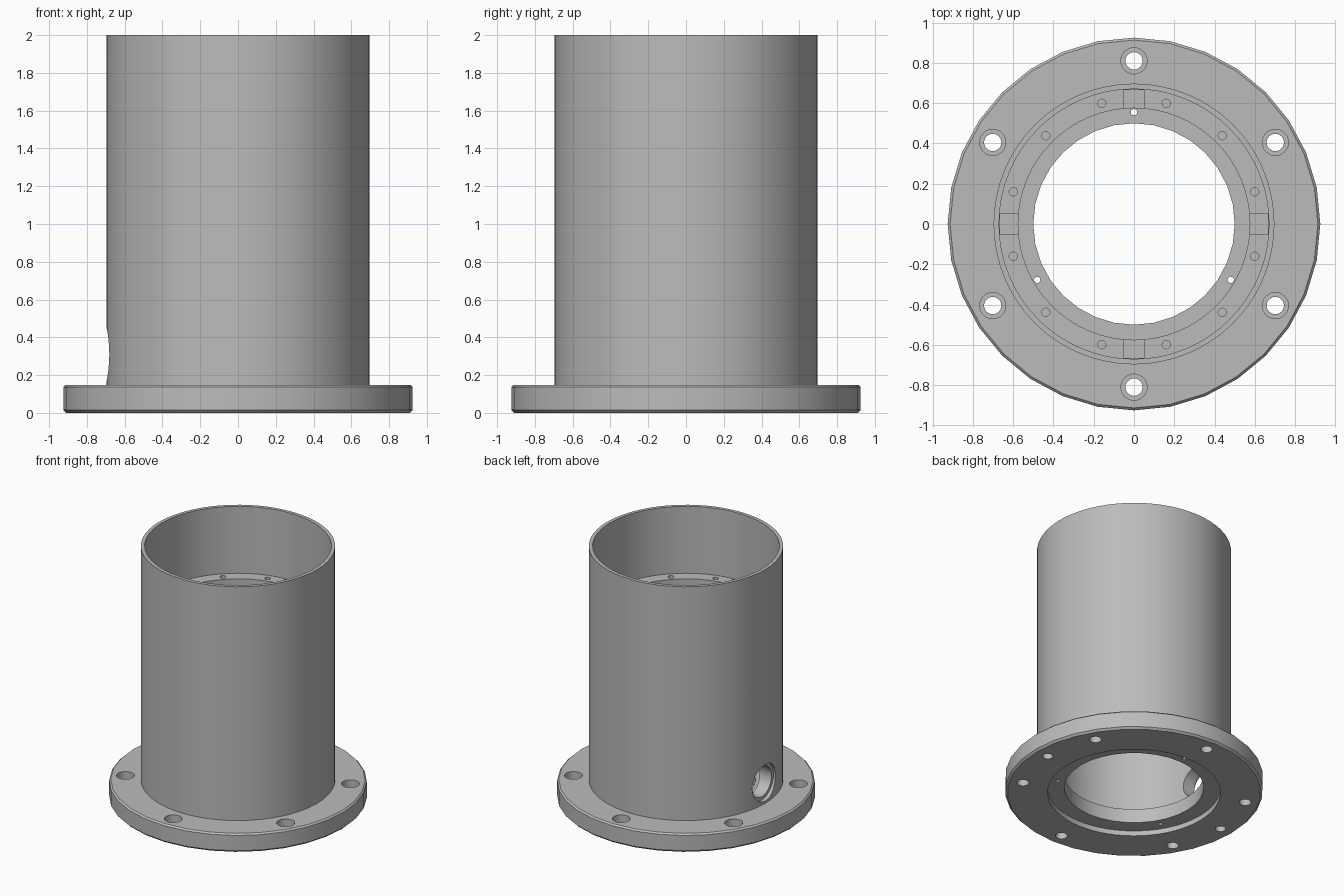
import bpy, bmesh, math
from mathutils import Matrix, Vector

if "Cube" in bpy.data.objects:
    bpy.data.objects.remove(bpy.data.objects["Cube"])

metal = bpy.data.materials.new("grey metal")
metal.diffuse_color = (0.5, 0.5, 0.5, 1)
metal.use_nodes = True
metal.node_tree.nodes["Principled BSDF"].inputs["Base Color"].default_value = metal.diffuse_color

# Lathe profile: radius, height, coarse (32 sides instead of 64)
PROFILE = [
    (.62, 0, 0), (.91, 0, 1), (.925, .015, 1), (.925, .136, 1), (.913, .148, 1),
    (.697, .148, 0), (.697, 2, 0), (.67, 2, 0), (.67, 1.47, 0), (.575, 1.47, 0),
    (.575, .15, 0), (.5, .15, 1), (.5, .04, 1), (.62, .04, 0),
]
N = 64


def make_object(name, bm):
    bmesh.ops.recalc_face_normals(bm, faces=bm.faces)
    me = bpy.data.meshes.new(name)
    bm.to_mesh(me)
    bm.free()
    me.materials.append(metal)
    ob = bpy.data.objects.new(name, me)
    bpy.context.collection.objects.link(ob)
    return ob


# Flanged tube body
bm = bmesh.new()
rings = []
for i in range(N):
    a = 2 * math.pi * i / N
    ring = []
    for r, z, coarse in PROFILE:
        if coarse and i % 2:
            r *= math.cos(2 * math.pi / N)
        ring.append(bm.verts.new((r * math.cos(a), r * math.sin(a), z)))
    rings.append(ring)
P = len(PROFILE)
for i in range(N):
    p, q = rings[i], rings[(i + 1) % N]
    for j in range(P):
        k = (j + 1) % P
        bm.faces.new((p[j], q[j], q[k], p[k]))
body = make_object("flanged_tube", bm)
bpy.context.view_layer.objects.active = body
body.select_set(True)


def cut(bm):
    cutter = make_object("cutter", bm)
    cutter.hide_render = True
    mod = body.modifiers.new("cut", 'BOOLEAN')
    mod.operation = 'DIFFERENCE'
    mod.solver = 'EXACT'
    mod.object = cutter
    bpy.ops.object.modifier_apply(modifier=mod.name)
    bpy.data.objects.remove(cutter)


def drill(radius, pitch, deg, z0, z1, sides=24):
    a = math.radians(deg)
    b = bmesh.new()
    bmesh.ops.create_cone(b, cap_ends=True, segments=sides, radius1=radius,
                          radius2=radius, depth=z1 - z0,
                          matrix=Matrix.Translation((pitch * math.cos(a), pitch * math.sin(a), (z0 + z1) / 2)))
    cut(b)


# Flange bolt holes with counterbores
for i in range(6):
    drill(.065, .81, 30 + 60 * i, .06, .3)
    drill(.043, .81, 30 + 60 * i, -.1, .1)

# Blind dowel holes under the flange
for d in (0, 180):
    drill(.038, .81, d, -.1, .09)

# Small holes through the bottom lip
for d in (90, 210, 330):
    drill(.016, .555, d, -.02, .25, 12)

# Screw holes in the inner ledge
for i in range(12):
    drill(.021, .62, 15 + 30 * i, 1.38, 1.6, 16)

# Key slots in the inner ledge
for i in range(4):
    b = bmesh.new()
    bmesh.ops.create_cube(b, size=1)
    bmesh.ops.scale(b, vec=Vector((.165, .1, .2)), verts=b.verts)
    bmesh.ops.translate(b, vec=Vector((.5825, 0, 1.5)), verts=b.verts)
    bmesh.ops.rotate(b, cent=(0, 0, 0), matrix=Matrix.Rotation(i * math.pi / 2, 3, 'Z'), verts=b.verts)
    cut(b)

# Side port with shallow counterbore
for radius, x0, x1 in ((.145, -.9, -.665), (.12, -.8, -.4)):
    b = bmesh.new()
    bmesh.ops.create_cone(b, cap_ends=True, segments=32, radius1=radius, radius2=radius, depth=x1 - x0,
                          matrix=Matrix.Translation(((x0 + x1) / 2, 0, .31)) @ Matrix.Rotation(math.pi / 2, 4, 'Y'))
    cut(b)

bpy.ops.object.shade_smooth_by_angle(angle=math.radians(30))
